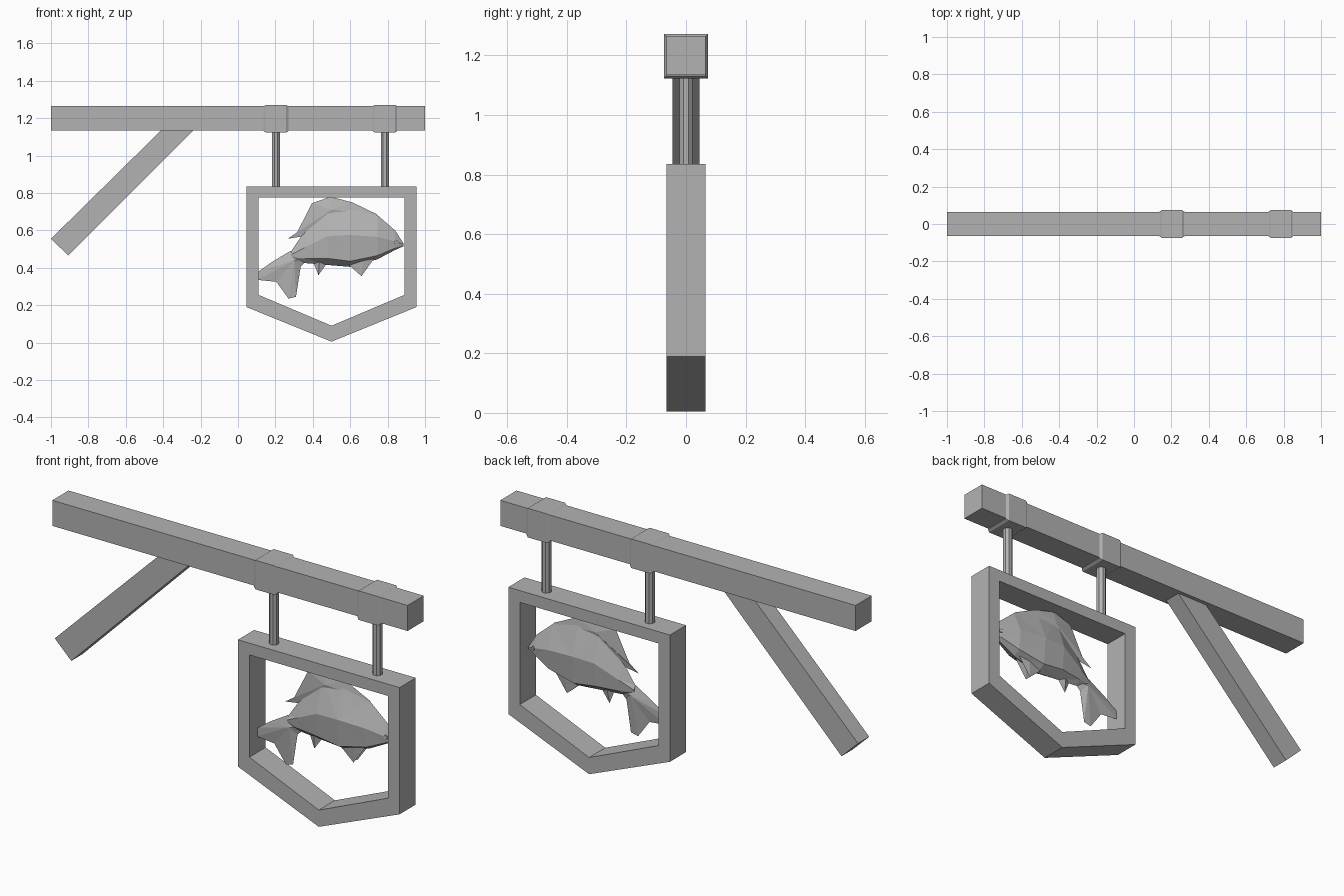
import bpy, bmesh, math
from mathutils import Vector

if "Cube" in bpy.data.objects:
    bpy.data.objects.remove(bpy.data.objects["Cube"], do_unlink=True)

grey = bpy.data.materials.new("plain grey")
grey.use_nodes = True
grey.diffuse_color = (0.45, 0.45, 0.45, 1)
grey.node_tree.nodes["Principled BSDF"].inputs["Base Color"].default_value = grey.diffuse_color


def finish(name, bm):
    bmesh.ops.recalc_face_normals(bm, faces=bm.faces)
    mesh = bpy.data.meshes.new(name)
    bm.to_mesh(mesh)
    bm.free()
    mesh.materials.append(grey)
    obj = bpy.data.objects.new(name, mesh)
    bpy.context.collection.objects.link(obj)
    return obj


def loft(name, rings, closed=False, triangles=False):
    """Skin a row of equal rings; cap the ends or join them into a loop."""
    bm = bmesh.new()
    rows = [[bm.verts.new(p) for p in ring] for ring in rings]
    n = len(rows[0])
    pairs = list(zip(rows, rows[1:])) + ([(rows[-1], rows[0])] if closed else [])
    for a, b in pairs:
        for i in range(n):
            j = (i + 1) % n
            bm.faces.new((a[i], a[j], b[j], b[i]))
    if not closed:
        bm.faces.new(rows[0])
        bm.faces.new(rows[-1])
    if triangles:
        bmesh.ops.triangulate(bm, faces=bm.faces)
    return finish(name, bm)


def slab(name, outline, half):
    return loft(name, [[(x, y, z) for x, z in outline] for y in (-half, half)])


def fin(name, outline, ridge, half):
    """Sharp-edged fin: a flat outline swelling to a ridge point on each side."""
    bm = bmesh.new()
    rim = [bm.verts.new((x, 0, z)) for x, z in outline]
    for side in (-half, half):
        peak = bm.verts.new((ridge[0], side, ridge[1]))
        for a, b in zip(rim, rim[1:] + rim[:1]):
            bm.faces.new((a, b, peak))
    return finish(name, bm)


# Beam and diagonal brace
slab("beam", [(-1, 1.135), (1, 1.135), (1, 1.265), (-1, 1.265)], 0.065)
slab("brace", [(-1, 0.555), (-0.907, 0.465), (-0.237, 1.136), (-0.41, 1.136)], 0.045)

# Chamfered sleeves with hanging rods
for side, x in (("left", 0.785), ("right", 0.203)):
    rings = []
    for dx, h in ((-0.066, 0.066), (-0.054, 0.074), (0.054, 0.074), (0.066, 0.066)):
        rings.append([(x + dx, sy * h, 1.197 + sz * h)
                      for sy, sz in ((-1, -1), (1, -1), (1, 1), (-1, 1))])
    loft(side + "_sleeve", rings)
    angles = [math.tau * (i + 0.5) / 8 for i in range(8)]
    loft(side + "_rod", [[(x + 0.023 * math.cos(a), 0.023 * math.sin(a), z) for a in angles]
                         for z in (0.83, 1.13)])

# Five-sided sign frame
outer = [(0.045, 0.835), (0.955, 0.835), (0.955, 0.19), (0.5, 0.005), (0.045, 0.19)]
inner = [(0.11, 0.775), (0.89, 0.775), (0.89, 0.255), (0.5, 0.09), (0.11, 0.255)]
loft("sign_frame", [[(o[0], -0.065, o[1]), (o[0], 0.065, o[1]),
                     (i[0], 0.065, i[1]), (i[0], -0.065, i[1])]
                    for o, i in zip(outer, inner)], closed=True)

# Fish body: x, back, side, lower side, belly heights, half width
stations = [(0.285, 0.49, 0.47, 0.455, 0.44, 0.012),
            (0.36, 0.60, 0.51, 0.45, 0.425, 0.03),
            (0.48, 0.735, 0.57, 0.45, 0.415, 0.055),
            (0.60, 0.735, 0.575, 0.435, 0.405, 0.06),
            (0.745, 0.682, 0.565, 0.465, 0.445, 0.048),
            (0.84, 0.60, 0.54, 0.505, 0.495, 0.024),
            (0.885, 0.53, 0.525, 0.52, 0.515, 0.006)]
loft("fish_body", [[(x, 0, top), (x, w, mid), (x, w * 0.8, low), (x, 0, bottom),
                    (x, -w * 0.8, low), (x, -w, mid)]
                   for x, top, mid, low, bottom, w in stations], triangles=True)

# Fins
fin("tail_fin", [(0.28, 0.49), (0.18, 0.43), (0.11, 0.38), (0.105, 0.335), (0.205, 0.325),
                 (0.27, 0.235), (0.31, 0.245), (0.335, 0.405), (0.38, 0.45)], (0.3, 0.44), 0.018)
fin("dorsal_fin", [(0.265, 0.555), (0.315, 0.587), (0.395, 0.745), (0.495, 0.78), (0.61, 0.75),
                   (0.745, 0.685), (0.6, 0.65), (0.36, 0.57)], (0.5, 0.71), 0.018)
fin("anal_fin", [(0.395, 0.45), (0.43, 0.36), (0.48, 0.43)], (0.435, 0.43), 0.012)
for side, s in (("left", 1), ("right", -1)):
    pelvic = fin(side + "_pelvic_fin", [(0.575, 0.43), (0.66, 0.355), (0.735, 0.46)],
                 (0.665, 0.435), 0.008)
    pelvic.location.y = s * 0.014
    # Eye plate
    eye = slab(side + "_eye", [(0.01 * math.cos(math.tau * i / 8), 0.01 * math.sin(math.tau * i / 8))
                               for i in range(8)], 0.004)
    eye.location = Vector((0.845, s * 0.022, 0.537))
    eye.rotation_euler.z = -s * 0.3
